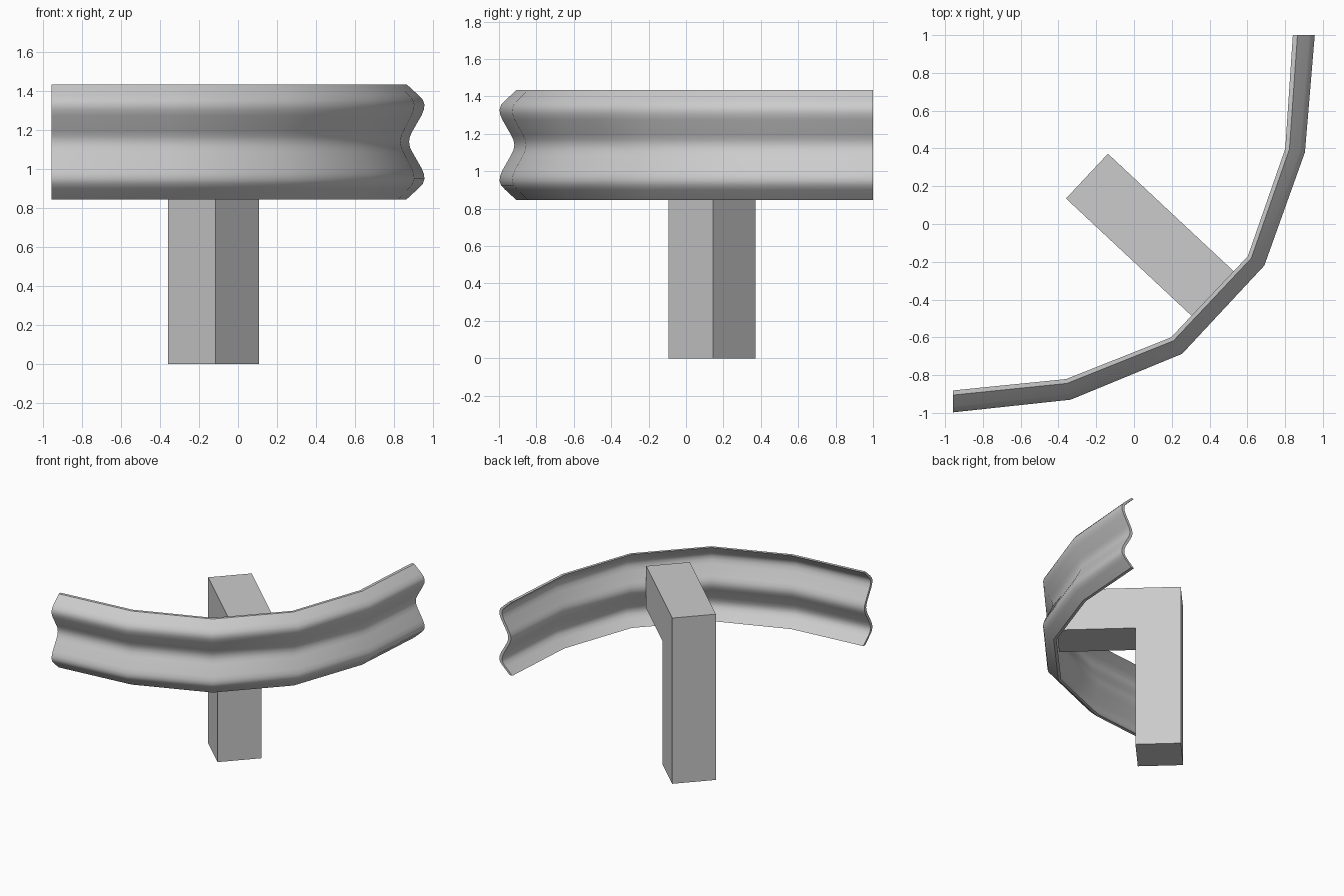
import bpy, bmesh
from mathutils import Vector

if "Cube" in bpy.data.objects:
    bpy.data.objects.remove(bpy.data.objects["Cube"])


def make_object(name, bm):
    bmesh.ops.recalc_face_normals(bm, faces=bm.faces)
    mesh = bpy.data.meshes.new(name)
    bm.to_mesh(mesh)
    bm.free()
    obj = bpy.data.objects.new(name, mesh)
    bpy.context.collection.objects.link(obj)
    return obj


# Guard rail: wavy section carried along a faceted bend
inner = [(-0.957, -0.88), (-0.36, -0.82), (0.195, -0.60),
         (0.602, -0.17), (0.80, 0.40), (0.84, 1.0)]
outer = [(-0.957, -0.997), (-0.335, -0.93), (0.255, -0.687),
         (0.69, -0.22), (0.905, 0.38), (0.957, 1.0)]
DEPTH, WALL, MID = 0.115, 0.024, 1.14

# Upper half of the outer skin: (depth, height above middle)
half = [(0.025, 0.295), (0.085, 0.239), (0.107, 0.215), (0.115, 0.19),
        (0.112, 0.165), (0.10, 0.135), (0.055, 0.055), (0.042, 0.028), (0.037, 0.0)]
skin = half + [(d, -z) for d, z in reversed(half[:-1])]
section = skin + [(d - WALL, z) for d, z in reversed(skin)]

bm = bmesh.new()
rings = []
for a, b in zip(inner, outer):
    a, b = Vector(a), Vector(b)
    rings.append([bm.verts.new((*a.lerp(b, d / DEPTH), MID + z)) for d, z in section])
n, m = len(section), len(skin)
for r, s in zip(rings, rings[1:]):
    for i in range(n):
        j = (i + 1) % n
        bm.faces.new((r[i], r[j], s[j], s[i]))
# End caps as strips between outer and inner skin
for r in (rings[0], rings[-1]):
    for i in range(m - 1):
        bm.faces.new((r[i], r[i + 1], r[n - 2 - i], r[n - 1 - i]))
rail = make_object("guard_rail", bm)
bpy.context.view_layer.objects.active = rail
rail.select_set(True)
bpy.ops.object.shade_smooth_by_angle(angle=0.6)

# Post with arm: an L profile extruded across its width
HEIGHT, ARM_Z = 1.33, 0.99
back = Vector((-0.36, 0.135, 0))
across = Vector((0.222, 0.237, 0))
along = Vector((0.685, -0.64, 0)).normalized()
ell = [(0, 0), (0.335, 0), (0.335, ARM_Z), (0.915, ARM_Z), (0.915, HEIGHT), (0, HEIGHT)]
bm = bmesh.new()
face = bm.faces.new([bm.verts.new(back + along * u + Vector((0, 0, z))) for u, z in ell])
ext = bmesh.ops.extrude_face_region(bm, geom=[face], use_keep_orig=True)
bmesh.ops.translate(bm, vec=across, verts=[v for v in ext["geom"] if isinstance(v, bmesh.types.BMVert)])
make_object("support_post", bm)
